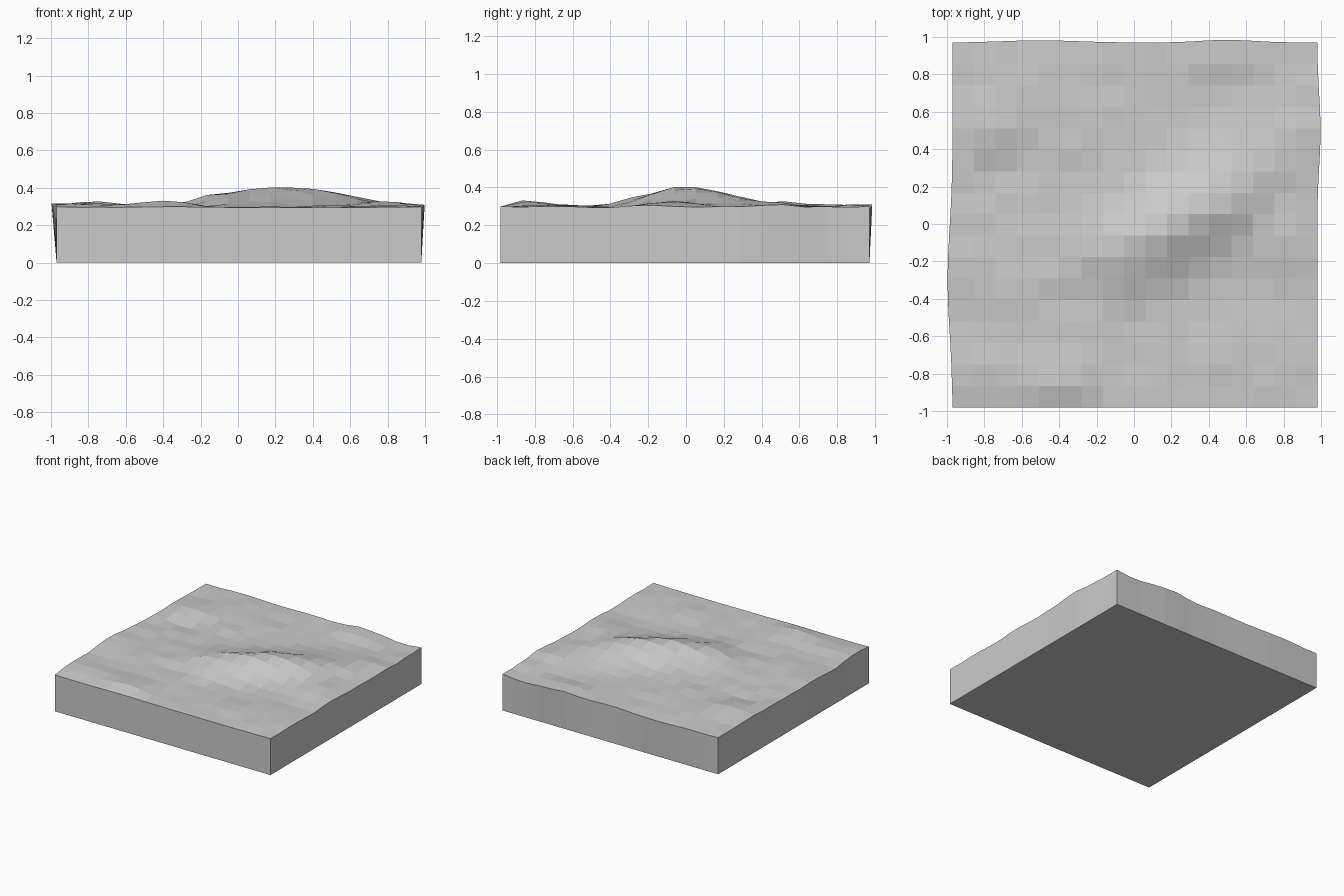
import bpy, bmesh, math, random
from mathutils import Vector

if "Cube" in bpy.data.objects:
    bpy.data.objects.remove(bpy.data.objects["Cube"])

random.seed(4)
N = 17
X0, X1, Y0, Y1 = -0.97, 0.98, -0.98, 0.97
BASE = 0.295

# small hills and hollows: x, y, height, radius
BUMPS = [
    (-0.78, 0.50, 0.036, 0.17), (-0.70, 0.33, -0.018, 0.14),
    (-0.40, -0.84, 0.032, 0.20), (-0.85, -0.80, 0.022, 0.18),
    (0.42, -0.68, 0.018, 0.15), (0.35, -0.50, -0.014, 0.13),
    (0.80, -0.10, 0.025, 0.18), (0.85, 0.45, 0.020, 0.20),
    (0.45, 0.88, 0.018, 0.16), (0.45, 0.70, -0.015, 0.14),
    (-0.55, 0.78, 0.015, 0.15), (-0.55, -0.30, 0.015, 0.18),
    (-0.30, 0.50, 0.012, 0.20), (-0.93, -0.25, 0.020, 0.25),
    (0.85, -0.70, 0.012, 0.18), (0.83, 0.86, -0.012, 0.15),
]
RIDGE_A, RIDGE_B = Vector((-0.06, -0.16)), Vector((0.54, 0.16))


def height(x, y):
    p = Vector((x, y))
    ab = RIDGE_B - RIDGE_A
    t = max(0, min(1, (p - RIDGE_A).dot(ab) / ab.length_squared))
    off = p - (RIDGE_A + ab * t)
    d = off.length
    south = ab.x * off.y - ab.y * off.x < 0
    crest = 0.077 + 0.03 * math.sin(math.pi * t)
    z = BASE + crest * math.exp(-(d / (0.19 if south else 0.23)) ** 2)
    for bx, by, h, r in BUMPS:
        z += h * math.exp(-((x - bx) ** 2 + (y - by) ** 2) / r ** 2)
    return z + random.uniform(-0.005, 0.006)


bm = bmesh.new()
top = {}
for j in range(N + 1):
    for i in range(N + 1):
        x, y = X0 + (X1 - X0) * i / N, Y0 + (Y1 - Y0) * j / N
        z = height(x, y)
        corner = i in (0, N) and j in (0, N)
        if corner:
            z = BASE + 0.004
        elif j == 0:
            z = BASE + 0.2 * (z - BASE)
        # rim swells slightly outward
        elif i == 0:
            x -= 0.027 * math.exp(-((y + 0.3) / 0.38) ** 2)
        elif i == N:
            x += 0.018 * math.exp(-((y - 0.5) / 0.25) ** 2)
        if j == N and not corner:
            y += 0.015 * math.exp(-((x - 0.5) / 0.2) ** 2) \
                + 0.012 * math.exp(-((x + 0.5) / 0.28) ** 2)
        top[i, j] = bm.verts.new((x, y, z))

# terrain surface
for j in range(N):
    for i in range(N):
        bm.faces.new((top[i, j], top[i + 1, j], top[i + 1, j + 1], top[i, j + 1]))

# straight walls down to a flat underside
loop = [(i, 0) for i in range(N)] + [(N, j) for j in range(N)] \
    + [(i, N) for i in range(N, 0, -1)] + [(0, j) for j in range(N, 0, -1)]
foot = [bm.verts.new((X0 + (X1 - X0) * i / N, Y0 + (Y1 - Y0) * j / N, 0)) for i, j in loop]
for k in range(len(loop)):
    m = (k + 1) % len(loop)
    bm.faces.new((foot[k], foot[m], top[loop[m]], top[loop[k]]))
bm.faces.new(foot[::-1])

bmesh.ops.recalc_face_normals(bm, faces=bm.faces[:])
mesh = bpy.data.meshes.new("terrain_block")
bm.to_mesh(mesh)
bm.free()
bpy.context.collection.objects.link(bpy.data.objects.new("terrain_block", mesh))
